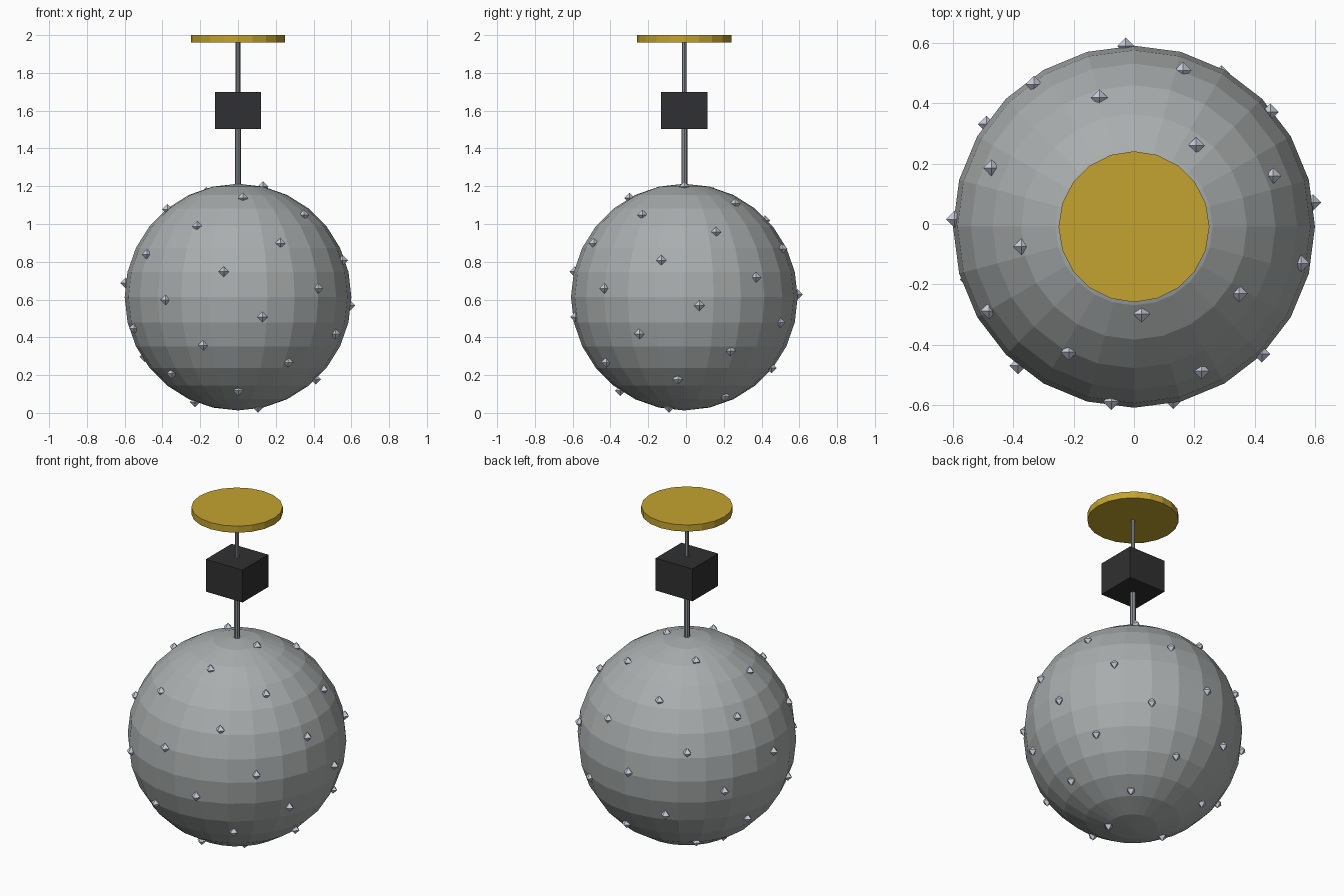
import bpy, bmesh, math
from mathutils import Matrix, Vector

if "Cube" in bpy.data.objects:
    bpy.data.objects.remove(bpy.data.objects["Cube"])

CX, CY, CZ = 0.0, -0.009, 0.613   # centre of the ball
R = 0.6
STUD_R = 0.028
STUDS = 40


def material(name, rgb):
    m = bpy.data.materials.new(name)
    m.diffuse_color = (*rgb, 1)
    m.use_nodes = True
    m.node_tree.nodes["Principled BSDF"].inputs["Base Color"].default_value = m.diffuse_color
    return m


def finish(name, bm, mat):
    me = bpy.data.meshes.new(name)
    bm.to_mesh(me)
    bm.free()
    me.materials.append(mat)
    ob = bpy.data.objects.new(name, me)
    bpy.context.collection.objects.link(ob)
    return ob


def cylinder(name, radius, z0, z1, sides, mat):
    bm = bmesh.new()
    bmesh.ops.create_cone(bm, cap_ends=True, segments=sides, radius1=radius, radius2=radius,
                          depth=z1 - z0, matrix=Matrix.Translation((CX, CY, (z0 + z1) / 2)))
    return finish(name, bm, mat)


shell = material("shell_grey", (0.40, 0.42, 0.42))
steel = material("rod_steel", (0.25, 0.27, 0.29))
black = material("box_black", (0.03, 0.03, 0.032))
brass = material("plate_brass", (0.55, 0.37, 0.03))
silver = material("stud_silver", (0.60, 0.62, 0.72))

# Faceted ball
bm = bmesh.new()
bmesh.ops.create_uvsphere(bm, u_segments=24, v_segments=14, radius=R,
                          matrix=Matrix.Translation((CX, CY, CZ)))
finish("ball", bm, shell)

# Octahedral studs spread over the ball in a golden-angle spiral
bm = bmesh.new()
golden = math.pi * (3 - math.sqrt(5))
for i in range(STUDS):
    h = 1 - 2 * (i + 0.5) / STUDS
    w = math.sqrt(1 - h * h)
    a = golden * i
    c = Vector((CX, CY, CZ)) + R * Vector((w * math.cos(a), w * math.sin(a), h))
    bmesh.ops.create_uvsphere(bm, u_segments=4, v_segments=2, radius=STUD_R,
                              matrix=Matrix.Translation(c))
bmesh.ops.recalc_face_normals(bm, faces=bm.faces)
finish("studs", bm, silver)

# Rods above and below the box
cylinder("lower_rod", 0.016, 1.19, 1.51, 8, steel)
cylinder("upper_rod", 0.012, 1.69, 1.965, 8, steel)

# Dark box on the rod
bm = bmesh.new()
bmesh.ops.create_cube(bm, size=1, matrix=Matrix.Translation((CX, CY, 1.6))
                      @ Matrix.Diagonal((0.245, 0.245, 0.195, 1)))
finish("box", bm, black)

# Round plate at the top
cylinder("top_plate", 0.25, 1.96, 2.0, 20, brass)
